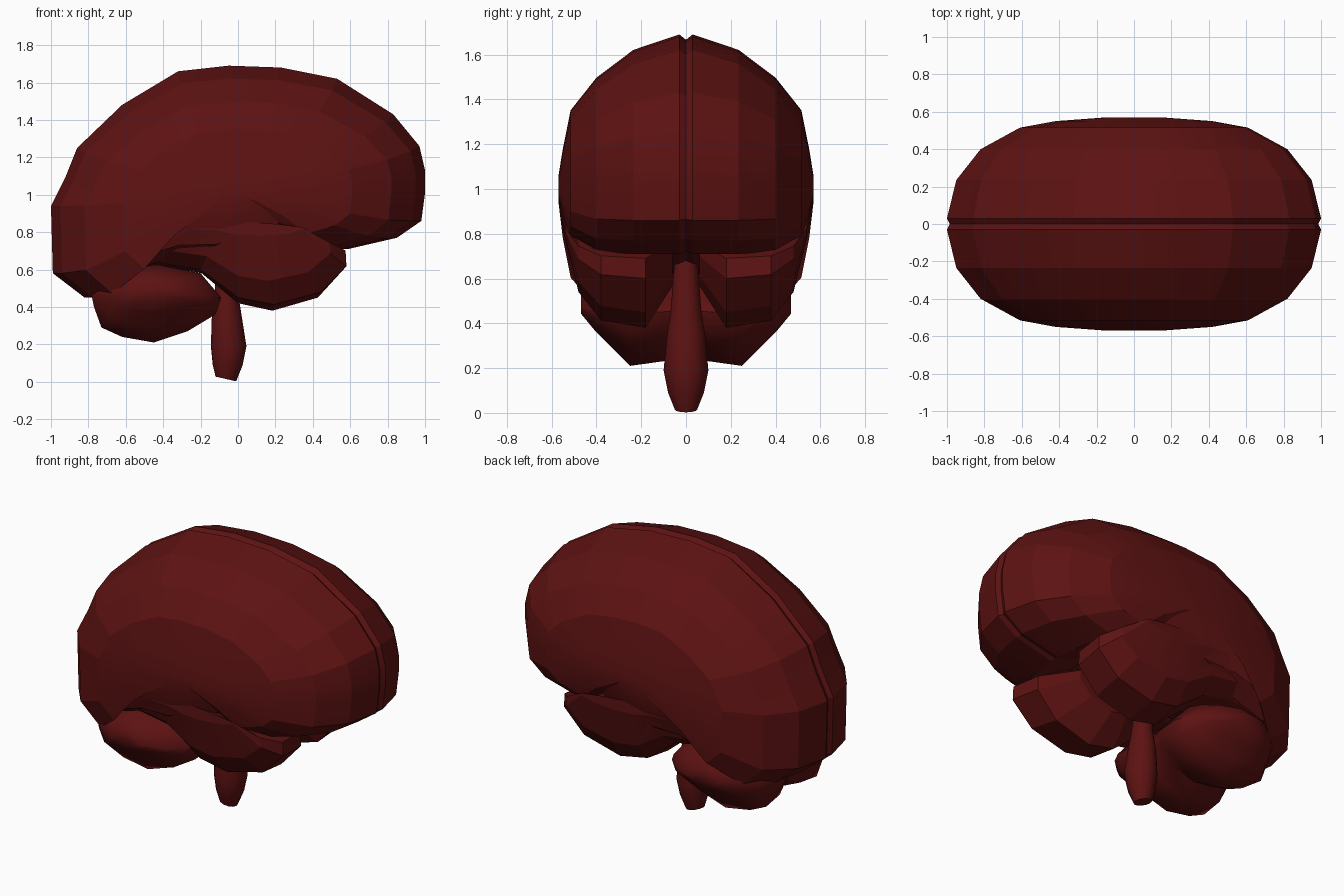
import bpy, bmesh, math

if "Cube" in bpy.data.objects:
    bpy.data.objects.remove(bpy.data.objects["Cube"])

red = bpy.data.materials.new("dark_red")
red.diffuse_color = (0.11, 0.006, 0.006, 1)
red.use_nodes = True
red.node_tree.nodes["Principled BSDF"].inputs["Base Color"].default_value = red.diffuse_color


def loft(bm, rings):
    """Skin a list of closed rings and cap both ends."""
    vs = [[bm.verts.new(p) for p in r] for r in rings]
    n = len(vs[0])
    for a, b in zip(vs, vs[1:]):
        for i in range(n):
            j = (i + 1) % n
            bm.faces.new((a[i], a[j], b[j], b[i]))
    bm.faces.new(vs[0])
    bm.faces.new(vs[-1][::-1])


def layered(outline, centre, layers, side=1):
    """Side-view outline repeated at y layers: (y, x scale, upper scale, lower scale)."""
    cx, cz = centre
    return [[(cx + (x - cx) * sx, y * side, cz + (z - cz) * (up if z > cz else low))
             for x, z in outline] for y, sx, up, low in layers]


def both_sides(layers):
    return [(-l[0],) + l[1:] for l in layers[:0:-1]] + layers


def make(name, lofts, angle):
    bm = bmesh.new()
    for rings in lofts:
        loft(bm, rings)
    bmesh.ops.recalc_face_normals(bm, faces=bm.faces)
    me = bpy.data.meshes.new(name)
    bm.to_mesh(me)
    bm.free()
    me.materials.append(red)
    ob = bpy.data.objects.new(name, me)
    bpy.context.collection.objects.link(ob)
    smooth(ob, angle)
    return ob


def smooth(ob, angle):
    bpy.ops.object.select_all(action='DESELECT')
    ob.select_set(True)
    bpy.context.view_layer.objects.active = ob
    bpy.ops.object.shade_smooth_by_angle(angle=math.radians(angle))


# Cerebrum with the groove between its halves
outline = [(-1, .94), (-.92, 1.1), (-.86, 1.25), (-.62, 1.48), (-.32, 1.66), (-.05, 1.69),
           (.23, 1.68), (.53, 1.62), (.83, 1.43), (.97, 1.26), (1, 1.13), (1, 1.01),
           (.98, .86), (.85, .77), (.59, .71), (.36, .79), (.1, .7), (-.2, .63),
           (-.5, .63), (-.77, .56), (-.82, .45), (-.99, .58)]
layers = [(0, .985, .965, .97), (.03, 1, 1, 1), (.235, .95, .9, 1), (.4, .82, .72, .96),
          (.515, .61, .51, .72), (.55, .42, .26, .4), (.57, .15, .08, .1)]
cerebrum = make("cerebrum", [layered(outline, (0, 1.0), both_sides(layers))], 14)

# Temporal lobes, merged into the cerebrum
lobe = [(.58, .6), (.575, .69), (.36, .8), (0, .9), (-.4, .85), (-.72, .68),
        (-.75, .57), (-.42, .62), (-.2, .58), (0, .42), (.19, .38), (.44, .45)]
lobe_layers = [(.06, .6, .6, .6), (.18, .97, 1, 1), (.38, 1, 1, .93),
               (.48, .85, .7, .66), (.54, .6, .2, .15)]
temporal = make("temporal_lobes", [layered(lobe, (0, .85), lobe_layers, s) for s in (1, -1)], 14)
mod = cerebrum.modifiers.new("union", 'BOOLEAN')
mod.operation = 'UNION'
mod.solver = 'EXACT'
mod.object = temporal
smooth(cerebrum, 14)
bpy.ops.object.modifier_apply(modifier=mod.name)
bpy.data.objects.remove(temporal)
smooth(cerebrum, 14)

# Cerebellum, two smooth lobes with a shallow middle valley
outline = [(-.79, .5), (-.77, .4), (-.73, .29), (-.62, .24), (-.45, .21), (-.27, .27),
           (-.12, .36), (-.09, .45), (-.2, .58), (-.45, .63), (-.7, .6)]
layers = [(0, .86, .9, .7), (.1, .96, 1, .92), (.25, 1, 1, 1), (.33, .88, .9, .69),
          (.41, .65, .75, .38), (.47, .3, .4, .1)]
make("cerebellum", [layered(outline, (-.45, .47), both_sides(layers))], 50)

# Brain stem with a slanted lower end: z, x centre, x radius, y radius, slant
rings = []
for z, cx, rx, ry, slant in [(.015, -.065, .055, .05, .23), (.09, -.055, .08, .08, 0),
                             (.19, -.05, .095, .1, 0), (.35, -.06, .08, .085, 0),
                             (.46, -.06, .062, .068, 0), (.7, -.08, .05, .05, 0)]:
    ring = []
    for i in range(12):
        a = math.tau * i / 12
        dx = rx * math.cos(a)
        ring.append((cx + dx, ry * math.sin(a), z - slant * dx))
    rings.append(ring)
make("brain_stem", [rings], 50)
